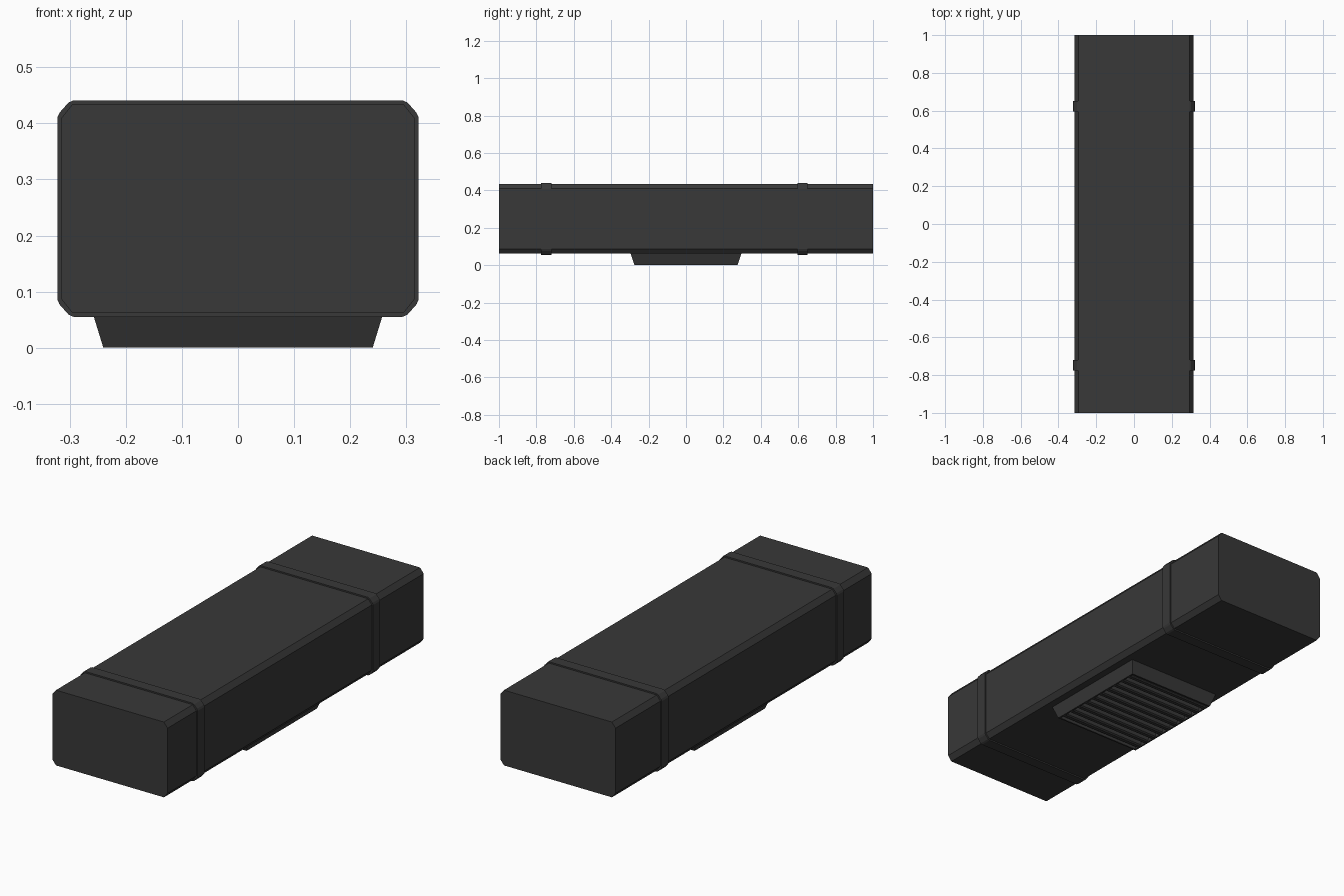
import bpy, bmesh, math

if "Cube" in bpy.data.objects:
    bpy.data.objects.remove(bpy.data.objects["Cube"])

dark = bpy.data.materials.new("dark_plastic")
dark.diffuse_color = (0.04, 0.04, 0.04, 1)
dark.use_nodes = True
dark.node_tree.nodes["Principled BSDF"].inputs["Base Color"].default_value = dark.diffuse_color


def finish(name, bm):
    bmesh.ops.recalc_face_normals(bm, faces=bm.faces)
    me = bpy.data.meshes.new(name)
    bm.to_mesh(me)
    bm.free()
    ob = bpy.data.objects.new(name, me)
    bpy.context.collection.objects.link(ob)
    me.materials.append(dark)
    return ob


def loft(name, lower, upper):
    """Closed solid between two rings with matching point counts."""
    bm = bmesh.new()
    a = [bm.verts.new(p) for p in lower]
    b = [bm.verts.new(p) for p in upper]
    n = len(a)
    bm.faces.new(a)
    bm.faces.new(b)
    for i in range(n):
        bm.faces.new((a[i], a[(i + 1) % n], b[(i + 1) % n], b[i]))
    return finish(name, bm)


def section(hx, z0, z1, corner):
    """Rectangle in xz with corner cut described by (dx, dz) insets."""
    zc, hz = (z0 + z1) / 2, (z1 - z0) / 2
    pts = []
    for sx, sz in ((1, 1), (-1, 1), (-1, -1), (1, -1)):
        c = corner if sx * sz > 0 else corner[::-1]
        pts += [(sx * (hx - dx), zc + sz * (hz - dz)) for dx, dz in c]
    return pts


def extrude_y(name, pts, y0, y1):
    return loft(name, [(x, y0, z) for x, z in pts], [(x, y1, z) for x, z in pts])


def rect(hx, hy, z):
    return [(sx * hx, sy * hy, z) for sx, sy in ((1, 1), (-1, 1), (-1, -1), (1, -1))]


# long body with chamfered edges
extrude_y("body", section(0.315, 0.062, 0.434, [(0, 0.025), (0.02, 0)]), -1, 1)

# two raised bands
band = section(0.322, 0.055, 0.441, [(0, 0.031), (0.004, 0.022), (0.02, 0.004), (0.029, 0)])
for name, y0, y1 in (("front_band", -0.775, -0.72), ("rear_band", 0.595, 0.65)):
    extrude_y(name, band, y0, y1)

# tapered foot, recessed underneath
foot = loft("foot", rect(0.24, 0.275, 0), rect(0.26, 0.297, 0.065))
cutter = loft("recess_cutter", rect(0.232, 0.267, -0.05), rect(0.232, 0.267, 0.025))
cutter.hide_render = True
cutter.hide_set(True)
cut = foot.modifiers.new("recess", "BOOLEAN")
cut.operation = "DIFFERENCE"
cut.object = cutter
cut.solver = "EXACT"

# ribs across the recess
count, pitch = 10, 0.0534
rib = [(-0.019, 0.027), (-0.015, 0.006), (-0.008, 0.001),
       (0.008, 0.001), (0.015, 0.006), (0.019, 0.027)]
for i in range(count):
    y = (i - (count - 1) / 2) * pitch
    loft("foot_rib", [(-0.234, y + d, z) for d, z in rib], [(0.234, y + d, z) for d, z in rib])
